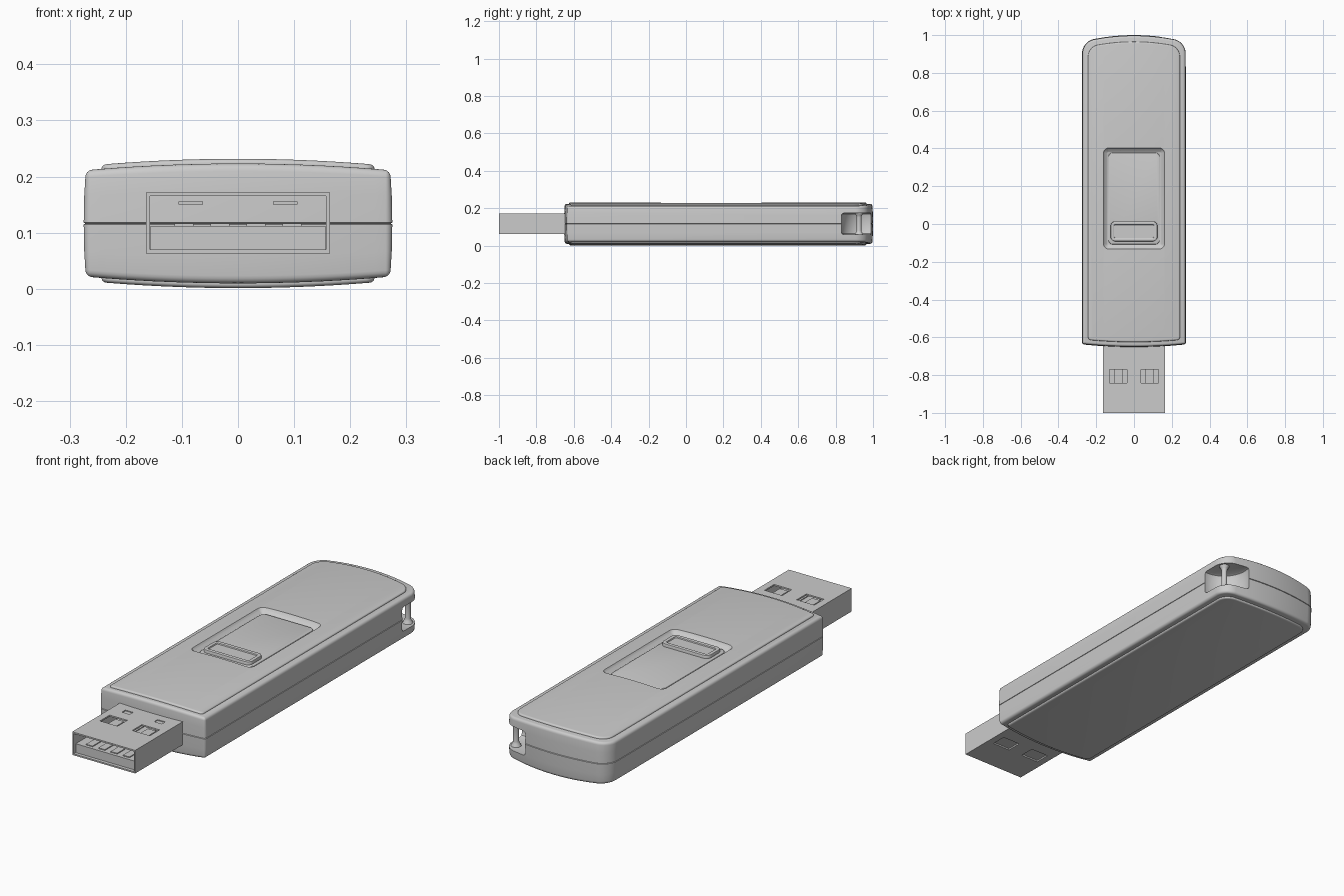
import bpy, bmesh, math

if "Cube" in bpy.data.objects:
    bpy.data.objects.remove(bpy.data.objects["Cube"])

MID = 0.1165          # height of the seam between the two half shells
HALF_W = 0.275


def finish(name, bm):
    bmesh.ops.recalc_face_normals(bm, faces=bm.faces[:])
    me = bpy.data.meshes.new(name)
    bm.to_mesh(me)
    bm.free()
    ob = bpy.data.objects.new(name, me)
    bpy.context.collection.objects.link(ob)
    return ob


def outline(w, y0, y1, r_front, r_back, n=8):
    """Rounded rectangle in plan, counter-clockwise."""
    corners = [(w - r_back, y1 - r_back, r_back, 0), (-w + r_back, y1 - r_back, r_back, 90),
               (-w + r_front, y0 + r_front, r_front, 180), (w - r_front, y0 + r_front, r_front, 270)]
    pts = []
    for cx, cy, r, start in corners:
        for i in range(n + 1):
            a = math.radians(start + 90 * i / n)
            pts.append((cx + r * math.cos(a), cy + r * math.sin(a)))
    return pts


def slab(name, w, y0, y1, rf, rb, profile, cx=0, side=1, crown=0, front=0, back=0, n=8):
    """Stack inset outlines given as (inset, z from seam), then bow and crown the result."""
    bm = bmesh.new()
    rings = []
    for ins, z in profile:
        pts = outline(w - ins, y0 + ins, y1 - ins, max(rf - ins, .002), max(rb - ins, .002), n)
        rings.append([bm.verts.new((x + cx, y, z)) for x, y in pts])
    for a, b in zip(rings, rings[1:]):
        for i in range(len(a)):
            j = (i + 1) % len(a)
            bm.faces.new((a[i], a[j], b[j], b[i]))
    bm.faces.new(rings[0])
    bm.faces.new(rings[-1])
    if crown:
        for i in range(-8, 9):
            bmesh.ops.bisect_plane(bm, geom=bm.verts[:] + bm.edges[:] + bm.faces[:],
                                   plane_co=(w * i / 9, 0, 0), plane_no=(1, 0, 0), dist=1e-4)
    for v in bm.verts:
        k = 1 - (v.co.x / HALF_W) ** 2
        v.co.y += back * k if v.co.y > 0 else -front * k
        v.co.z = MID + side * v.co.z * (1 + crown * k)
    return finish(name, bm)


def box(name, x0, x1, y0, y1, z0, z1):
    bm = bmesh.new()
    bmesh.ops.create_cube(bm, size=1)
    for v in bm.verts:
        v.co = (x1 if v.co.x > 0 else x0, y1 if v.co.y > 0 else y0, z1 if v.co.z > 0 else z0)
    return finish(name, bm)


def cut(ob, cutter):
    m = ob.modifiers.new("cut", 'BOOLEAN')
    m.operation = 'DIFFERENCE'
    m.solver = 'EXACT'
    m.object = cutter
    bpy.context.view_layer.objects.active = ob
    bpy.ops.object.modifier_apply(modifier=m.name)


def round_edge(ins, z, rx, rz, n=4):
    """Profile points of a quarter round ending at height z."""
    return [(ins + rx * (1 - math.cos(a)), z - rz + rz * math.sin(a))
            for a in (math.pi / 2 * i / n for i in range(n + 1))]


# Half shells and raised cover plates, top and bottom
shell_profile = [(.003, 0), (0, .0015), (.001, .05)] + round_edge(.003, .0945, .012, .012)
plate_profile = [(0, .086)] + round_edge(0, .102, .009, .006)
shells, plates = [], []
for label, side in (("top", 1), ("bottom", -1)):
    shells.append(slab(label + "_shell", HALF_W, -.637, .965, .012, .06, shell_profile,
                       side=side, crown=.13, front=.015, back=.035))
    plates.append(slab(label + "_plate", .243, -.61, .93, .015, .05, plate_profile,
                       side=side, crown=.13, front=.015, back=.035))

# Slider window with sloping walls
window = slab("window_cutter", .165, -.135, .405, .03, .03,
              [(.025, .0905), (.022, .092), (.008, .104), (.002, .113), (0, .14)])
cut(shells[0], window)
cut(plates[0], window)

# Lanyard notch through the back right corner
notch = slab("notch_cutter", .125, .83, 1.08, .125, .125,
             [(.012, -.057), (.004, -.053), (0, -.045), (0, .045), (.004, .053), (.012, .057)],
             cx=.265, n=12)
for s in shells:
    cut(s, notch)

# Lanyard post with flared ends
slab("lanyard_post", .024, .901, .949, .024, .024,
     [(0, -.062), (.003, -.052), (.009, -.044), (.011, -.035),
      (.011, .035), (.009, .044), (.003, .052), (0, .062)], cx=.238)

# Slider and its thumb button
slab("slider", .136, -.108, .378, .025, .025, [(0, .08)] + round_edge(0, .096, .003, .003, 3))
slab("slider_button", .124, -.092, .014, .025, .025,
     [(0, .09), (0, .108), (.001, .110), (.004, .1115), (.014, .1115), (.017, .110), (.019, .105)])

# Metal connector sleeve, hollow, with square windows and dents
sleeve = box("connector_sleeve", -.164, .164, -1, -.6, .063, .172)
cutters = [window, notch, box("cavity_cutter", -.157, .157, -1.1, -.62, .070, .165)]
for s in (-1, 1):
    x = s * .084
    cutters.append(box("hole_cutter", x - .046, x + .046, -.842, -.77, .0, .3))
    cutters.append(box("dent_cutter", x - .02, x + .02, -.715, -.69, .168, .3))
for c in cutters[2:]:
    cut(sleeve, c)

# Spring tabs under the windows
for s in (-1, 1):
    x = s * .084
    box("spring_tab", x - .022, x + .022, -.85, -.76, .150, .156)

# Tongue with four contacts
box("tongue", -.156, .156, -.985, -.6, .0705, .112)
for i in range(4):
    x = -.096 + .064 * i
    box("contact", x - .017, x + .017, -.97, -.65, .110, .116)

# Remove helpers and shade
for c in cutters:
    bpy.data.objects.remove(c)
bpy.ops.object.select_all(action='DESELECT')
for ob in bpy.context.collection.objects:
    ob.select_set(True)
    bpy.context.view_layer.objects.active = ob
bpy.ops.object.shade_smooth_by_angle(angle=math.radians(32))
